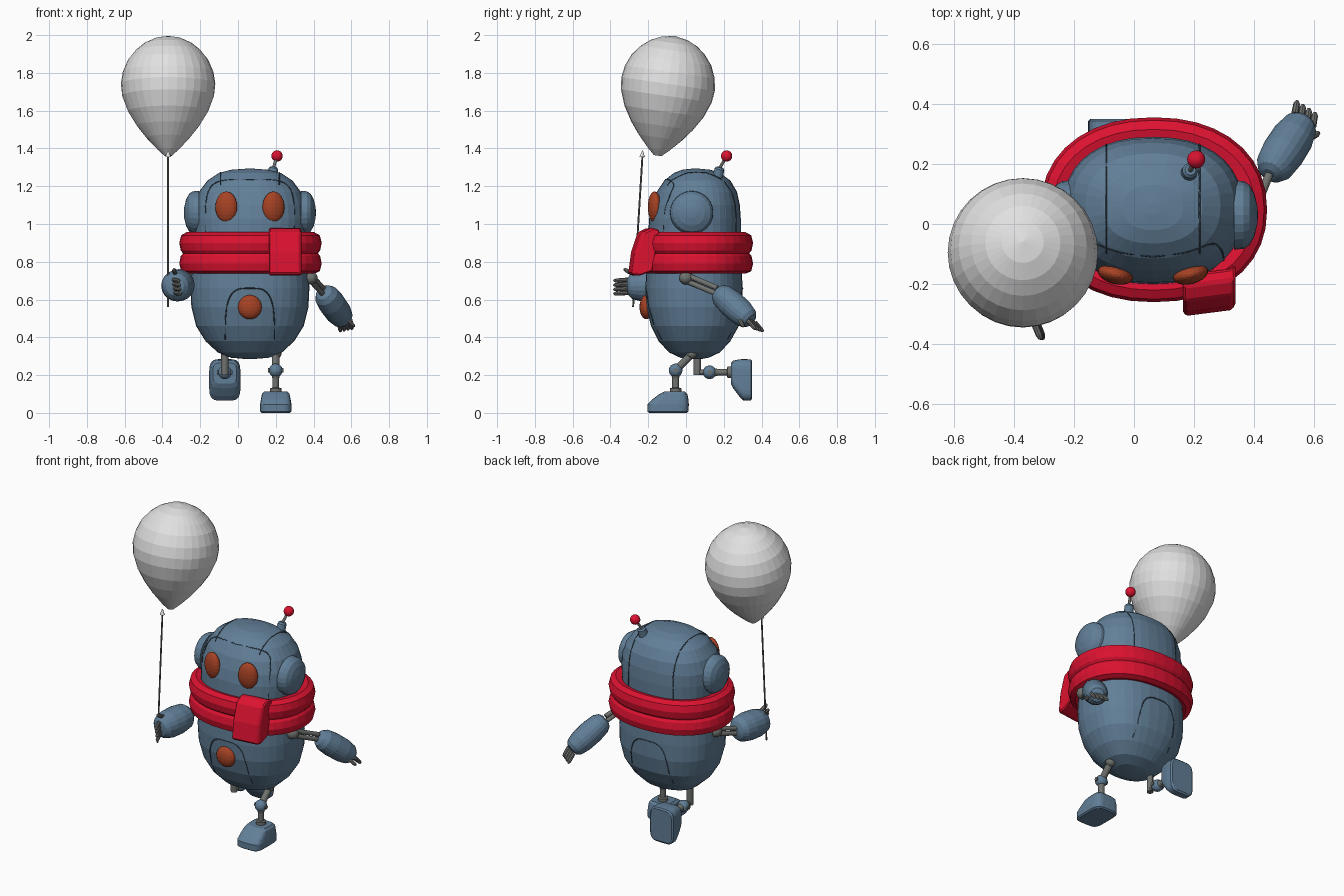
import bpy, bmesh, math
from mathutils import Vector, Matrix
from mathutils.bvhtree import BVHTree

if "Cube" in bpy.data.objects:
    bpy.data.objects.remove(bpy.data.objects["Cube"])


def material(name, rgb):
    m = bpy.data.materials.new(name)
    m.use_nodes = True
    m.diffuse_color = (*rgb, 1)
    m.node_tree.nodes["Principled BSDF"].inputs["Base Color"].default_value = (*rgb, 1)
    return m


BLUE = material("slate blue", (0.12, 0.21, 0.31))
RED = material("scarf red", (0.72, 0.006, 0.03))
RUST = material("rust orange", (0.38, 0.055, 0.018))
GREY = material("joint grey", (0.16, 0.17, 0.16))
WHITE = material("balloon white", (0.75, 0.75, 0.75))
DARK = material("seam dark", (0.035, 0.055, 0.08))
CX = 0.063  # middle of the body


def finish(name, bm, mat):
    bmesh.ops.recalc_face_normals(bm, faces=bm.faces[:])
    mesh = bpy.data.meshes.new(name)
    bm.to_mesh(mesh)
    bm.free()
    mesh.materials.append(mat)
    obj = bpy.data.objects.new(name, mesh)
    bpy.context.collection.objects.link(obj)
    return obj


def loft(name, rings, mat, closed=False):
    """Skin a stack of rings; cap the ends unless the stack loops."""
    bm = bmesh.new()
    loops = [[bm.verts.new(p) for p in ring] for ring in rings]
    pairs = list(zip(loops, loops[1:])) + ([(loops[-1], loops[0])] if closed else [])
    for a, b in pairs:
        for i in range(len(a)):
            j = (i + 1) % len(a)
            bm.faces.new((a[i], a[j], b[j], b[i]))
    if not closed:
        bm.faces.new(loops[0])
        bm.faces.new(loops[-1])
    return finish(name, bm, mat)


def outline(cx, z, rx, front, back, power=2.3, n=36):
    """Horizontal superellipse ring."""
    pts = []
    for i in range(n):
        a = math.tau * i / n
        c, s = (math.copysign(abs(f) ** (2 / power), f) for f in (math.cos(a), math.sin(a)))
        pts.append(Vector((cx + rx * c, (front + back) / 2 + (back - front) / 2 * s, z)))
    return pts


def turned(name, start, end, profile, mat, n=16):
    """Round part about the line start-end; profile holds (fraction, radius)."""
    start, end = Vector(start), Vector(end)
    turn = (end - start).to_track_quat("Z", "Y")
    rings = [[start.lerp(end, t) + turn @ Vector((r * math.cos(math.tau * i / n),
                                                  r * math.sin(math.tau * i / n), 0))
              for i in range(n)] for t, r in profile]
    return loft(name, rings, mat)


def rod(name, start, end, r, mat=GREY, n=12):
    return turned(name, start, end, [(0, r), (1, r)], mat, n)


def ball(name, centre, size, mat, yaw=0):
    bm = bmesh.new()
    bmesh.ops.create_uvsphere(bm, u_segments=20, v_segments=12, radius=1)
    m = Matrix.LocRotScale(Vector(centre), Matrix.Rotation(yaw, 3, "Z").to_quaternion(), Vector(size))
    bmesh.ops.transform(bm, matrix=m, verts=bm.verts[:])
    return finish(name, bm, mat)


# Body and head: height, half width, front, back
BODY = [(.285, .02, .02, .08), (.292, .1, -.03, .12), (.32, .17, -.09, .18),
        (.38, .235, -.145, .235), (.46, .285, -.185, .28), (.56, .31, -.21, .3),
        (.66, .315, -.215, .3), (.75, .31, -.21, .295), (.85, .295, -.2, .29),
        (.95, .295, -.2, .29), (1.03, .3, -.195, .29), (1.1, .295, -.18, .285),
        (1.17, .27, -.155, .27), (1.23, .225, -.115, .235), (1.27, .165, -.065, .18),
        (1.287, .1, -.02, .13), (1.293, .02, .03, .07)]
body = loft("body", [outline(CX, *row) for row in BODY], BLUE)
skin = BVHTree.FromPolygons([v.co for v in body.data.vertices],
                            [p.vertices[:] for p in body.data.polygons])


def on_skin(origin, direction):
    return skin.ray_cast(Vector(origin), Vector(direction).normalized())[0]


# Panel seams laid on the body surface
def seam(name, points):
    curve = bpy.data.curves.new(name, "CURVE")
    curve.dimensions = "3D"
    curve.bevel_depth = 0.0035
    curve.bevel_resolution = 0
    line = curve.splines.new("POLY")
    points = [p for p in points if p]
    line.points.add(len(points) - 1)
    for slot, p in zip(line.points, points):
        slot.co = (*p, 1)
    curve.materials.append(DARK)
    bpy.context.collection.objects.link(bpy.data.objects.new(name, curve))


def arch(half, low, high, power):
    """Door-shaped path in the front plane."""
    pts = [(CX - half, low)]
    for i in range(25):
        a = math.pi * i / 24
        c, s = math.cos(a), math.sin(a)
        pts.append((CX - half * math.copysign(abs(c) ** (2 / power), c),
                    low + (high - low) * s ** (2 / power)))
    return pts


for name, side, shape in (("face_seam", -1, (.235, .95, 1.235, 5)),
                          ("belly_door_seam", -1, (.13, .39, .66, 3.5)),
                          ("back_door_seam", 1, (.13, .39, .66, 3.5))):
    seam(name, [on_skin((x, side, z), (0, -side, 0)) for x, z in arch(*shape)])
for side in (-1, 1):
    seam("head_seam", [on_skin((CX + side * .155, .05, .95),
                               (0, math.cos(a), math.sin(a)))
                       for a in (math.radians(d) for d in range(0, 122, 5))])

# Eyes, belly button and ear domes
for side in (-1, 1):
    spot = on_skin((CX + side * .125, -1, 1.09), (0, 1, 0))
    ball("eye", spot, (.06, .033, .082), RUST, side * .25)
    ear = CX + side * .27
    turned("ear", (ear, .03, 1.06), (ear + side * .08, .03, 1.06),
           [(0, .115), (.4, .113), (.65, .1), (.85, .07), (.97, .03), (1, .002)], BLUE, 24)
ball("belly_button", on_skin((CX, -1, .56), (0, 1, 0)), (.063, .036, .064), RUST)

# Antenna
turned("antenna_base", (.18, .165, 1.24), (.188, .18, 1.3),
       [(0, .028), (.85, .026), (1, .018)], BLUE)
rod("antenna_rod", (.185, .175, 1.29), (.207, .215, 1.36), .008)
ball("antenna_tip", (.207, .215, 1.36), (.03, .03, .03), RED)

# Scarf with two folds: height, inset
FOLDS = [(.75, .1), (.737, .04), (.75, .01), (.79, 0), (.83, .008), (.845, .02),
         (.86, .008), (.9, 0), (.94, .01), (.957, .04), (.945, .1)]
loft("scarf", [outline(.066, z, .377 - d, -.26 + d, .355 - d, 2.2) for z, d in FOLDS],
     RED, closed=True)
END = [(-.16, .97), (-.2, .98), (-.25, .955), (-.285, .85), (-.3, .735), (-.27, .725), (-.2, .75)]
flap = loft("scarf_end", [[Vector((x, y + lag, z)) for y, z in END]
                          for x, lag in ((.163, 0), (.18, -.006), (.32, .012), (.337, .025))], RED)
bevel = flap.modifiers.new("soft edges", "BEVEL")
bevel.width = 0.008

# Arms: shoulder, twin rods, padded forearm, fingers
FOREARM = [(0, .025), (.04, .048), (.15, .066), (.4, .074), (.7, .072), (.9, .06), (.98, .042), (1, .02)]


def arm(side, shoulder, elbow, wrist, girth, spread, reach, thumb_from, thumb_to):
    shoulder, elbow, wrist, spread, reach = map(Vector, (shoulder, elbow, wrist, spread, reach))
    ball(side + "_shoulder", shoulder, (.036, .036, .036), GREY)
    for k in (-1, 1):
        gap = Vector((0, 0, .016 * k))
        rod(side + "_upper_arm", shoulder + gap, elbow + gap, .014)
    turned(side + "_forearm", elbow, wrist, [(t, r * girth) for t, r in FOREARM], BLUE, 20)
    tip = [(0, .012), (.8, .011), (.95, .007), (1, .002)]
    for k in range(4):
        root = wrist + spread * (k - 1.5)
        turned(side + "_finger", root, root + reach, tip, GREY, 8)
    turned(side + "_thumb", thumb_from, thumb_to, tip, GREY, 8)


arm("left", (.385, 0, .715), (.45, .165, .645), (.565, .345, .485), .97,
    (.02, -.013, .004), (.008, .045, -.05), (.575, .28, .5), (.617, .305, .455))
arm("right", (-.245, .05, .71), (-.3, -.07, .68), (-.335, -.31, .67), 1.15,
    (.003, 0, -.023), (.03, -.075, -.005), (-.33, -.27, .73), (-.34, -.33, .762))

# Legs: the part below the knee is built once and placed twice
FOOT = [(-.225, .074, -.14, .06), (-.218, .083, -.15, .068), (-.18, .083, -.15, .07),
        (-.155, .079, -.125, .068), (-.125, .073, -.085, .062), (-.112, .062, -.06, .05)]


def lower_leg(side, knee, swing):
    place = Matrix.Translation(knee) @ Matrix.Rotation(swing, 4, "X")
    parts = [ball(side + "_knee", (0, 0, 0), (.036, .036, .036), BLUE),
             rod(side + "_knee_pin", (-.04, 0, 0), (.04, 0, 0), .012),
             turned(side + "_shin", (0, 0, -.02), (0, 0, -.13),
                    [(0, .024), (.2, .018), (.65, .018), (.68, .03), (1, .03)], GREY),
             loft(side + "_foot", [outline(0, *row, power=4.5, n=28) for row in FOOT], BLUE)]
    for part in parts:
        part.matrix_world = place


lower_leg("left", (.2, -.055, .225), 0)
lower_leg("right", (-.07, .125, .215), math.pi / 2)
rod("left_thigh", (.2, .04, .32), (.2, -.055, .225), .02)
ball("left_hip", (.2, .03, .315), (.03, .03, .03), GREY)
rod("right_thigh", (-.07, .06, .35), (-.07, .06, .2), .019)
rod("right_knee_link", (-.07, .06, .215), (-.07, .125, .215), .014)

# Balloon and string
BALLOON = [(0, .02), (.05, .055), (.15, .115), (.25, .165), (.37, .212), (.5, .243), (.6, .25),
           (.7, .24), (.8, .213), (.88, .172), (.94, .125), (.98, .07), (1, .002)]
turned("balloon", (-.37, -.15, 1.362), (-.37, -.058, 1.995), BALLOON, WHITE, 32)
rod("string", (-.37, -.28, .56), (-.37, -.23, 1.37), .005, GREY, 8)
turned("balloon_knot", (-.37, -.232, 1.355), (-.37, -.23, 1.39), [(0, .015), (1, .002)], WHITE, 10)
